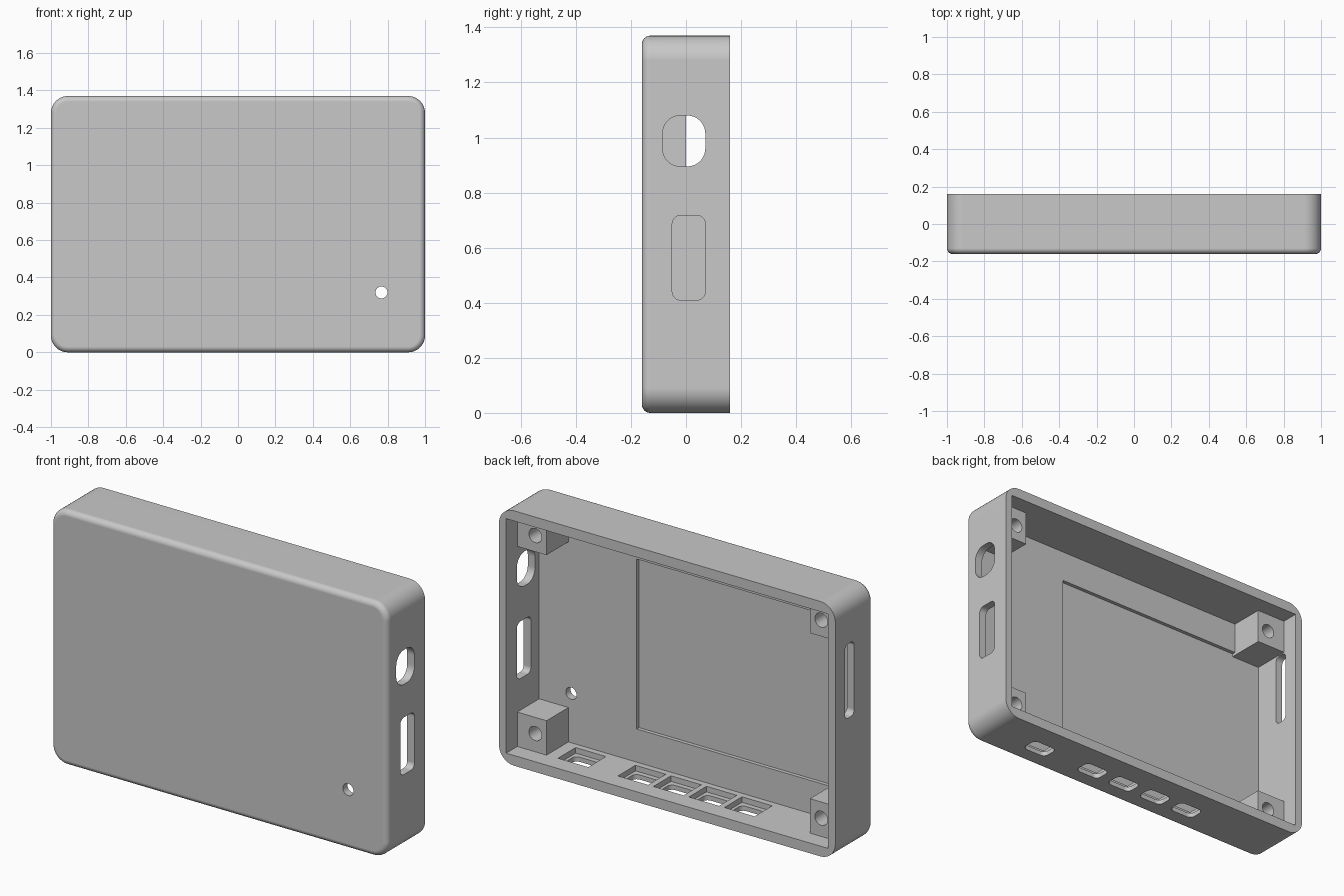
import bpy, bmesh, math

if "Cube" in bpy.data.objects:
    bpy.data.objects.remove(bpy.data.objects["Cube"], do_unlink=True)

GREY = (0.58, 0.58, 0.58, 1.0)
plastic = bpy.data.materials.new("grey plastic")
plastic.use_nodes = True
plastic.diffuse_color = GREY
plastic.node_tree.nodes["Principled BSDF"].inputs["Base Color"].default_value = GREY

H = 1.37            # case height
MID = H / 2
FLOOR = -0.12       # inner face of the front panel
IN_X, IN_Z = 0.957, 0.055   # inner wall positions

# axis mapping: (u, v, w) with w along the extrusion
MAP = {
    "x": lambda u, v, w: (w, u, v),
    "y": lambda u, v, w: (u, w, v),
    "z": lambda u, v, w: (u, v, w),
}


def prism(name, axis, u, v, w, r=0.0, seg=8, fillet=0.0):
    """Rounded rectangle spanning ranges u and v, extruded over range w."""
    cu, cv = sum(u) / 2, sum(v) / 2
    hu, hv = (u[1] - u[0]) / 2, (v[1] - v[0]) / 2
    pts = []
    for k, (su, sv) in enumerate([(1, 1), (-1, 1), (-1, -1), (1, -1)]):
        for i in range(seg + 1 if r else 1):
            a = math.radians(90) * (k + i / seg)
            pts.append((cu + su * (hu - r) + r * math.cos(a),
                        cv + sv * (hv - r) + r * math.sin(a)))
    bm = bmesh.new()
    lo = [bm.verts.new(MAP[axis](a, b, w[0])) for a, b in pts]
    hi = [bm.verts.new(MAP[axis](a, b, w[1])) for a, b in pts]
    bm.faces.new(lo)
    bm.faces.new(hi)
    n = len(pts)
    for i in range(n):
        j = (i + 1) % n
        bm.faces.new((lo[i], lo[j], hi[j], hi[i]))
    bmesh.ops.remove_doubles(bm, verts=bm.verts, dist=1e-5)
    bmesh.ops.recalc_face_normals(bm, faces=bm.faces)
    if fillet:
        rim = [e for e in bm.edges if all(abs(p.co.y - w[0]) < 1e-6 for p in e.verts)]
        bmesh.ops.bevel(bm, geom=rim, offset=fillet, segments=6,
                        profile=0.5, affect="EDGES")
    me = bpy.data.meshes.new(name)
    bm.to_mesh(me)
    bm.free()
    me.materials.append(plastic)
    ob = bpy.data.objects.new(name, me)
    bpy.context.collection.objects.link(ob)
    return ob


def combine(target, tool, operation="DIFFERENCE"):
    """Apply a boolean and discard the tool object."""
    mod = target.modifiers.new("cut", "BOOLEAN")
    mod.operation, mod.solver, mod.object = operation, "EXACT", tool
    bpy.context.view_layer.objects.active = target
    bpy.ops.object.modifier_apply(modifier=mod.name)
    bpy.data.objects.remove(tool, do_unlink=True)


# outer shell with rounded corners and a filleted front edge
case = prism("case_shell", "y", (-1, 1), (0, H), (-0.16, 0.16), r=0.09, seg=10, fillet=0.03)

# open cavity at the back, and the shallow screen recess in the front panel
combine(case, prism("cavity", "y", (-IN_X, IN_X), (IN_Z, H - IN_Z), (FLOOR, 0.3)))
combine(case, prism("screen_recess", "y", (-IN_X, 0.377), (0.233, 1.146), (-0.14, 0.0)))

# four corner screw posts with blind holes
for sx in (-1, 1):
    for sz in (-1, 1):
        xs = sorted((sx * 0.783, sx * (IN_X + 0.015)))
        zs = sorted((MID + sz * 0.445, MID + sz * (MID - IN_Z + 0.015)))
        combine(case, prism("post", "y", xs, zs, (-0.147, 0.066)), "UNION")
        cx, cz, r = sx * 0.85, MID + sz * 0.532, 0.038
        combine(case, prism("post_hole", "y", (cx - r, cx + r), (cz - r, cz + r),
                            (-0.10, 0.2), r=r))

# side openings: two ports on the left wall, one long slot on the right wall
combine(case, prism("round_port", "x", (-0.085, 0.07), (0.895, 1.08), (0.9, 1.1), r=0.065))
combine(case, prism("long_port", "x", (-0.05, 0.07), (0.41, 0.717), (0.9, 1.1), r=0.03))
combine(case, prism("side_slot", "x", (0.0, 0.08), (0.725, 1.125), (-1.1, -0.9), r=0.03))

# small round hole through the front panel
combine(case, prism("indicator_hole", "y", (0.735, 0.799), (0.288, 0.352), (-0.3, 0.0), r=0.032))

# button openings in the bottom wall: inner pocket plus rounded through hole
for x in (0.627, 0.271, 0.06, -0.151, -0.362):
    y = -0.012
    combine(case, prism("button_pocket", "z", (x - 0.09, x + 0.09), (y - 0.075, y + 0.075),
                        (0.025, 0.1)))
    combine(case, prism("button_hole", "z", (x - 0.073, x + 0.073), (y - 0.048, y + 0.048),
                        (-0.1, 0.1), r=0.028))

# smooth rounded surfaces, crisp edges, flat large faces
bpy.ops.object.select_all(action="DESELECT")
case.select_set(True)
bpy.context.view_layer.objects.active = case
bpy.ops.object.shade_smooth_by_angle(angle=math.radians(30))
wn = case.modifiers.new("weighted_normals", "WEIGHTED_NORMAL")
wn.keep_sharp = True
